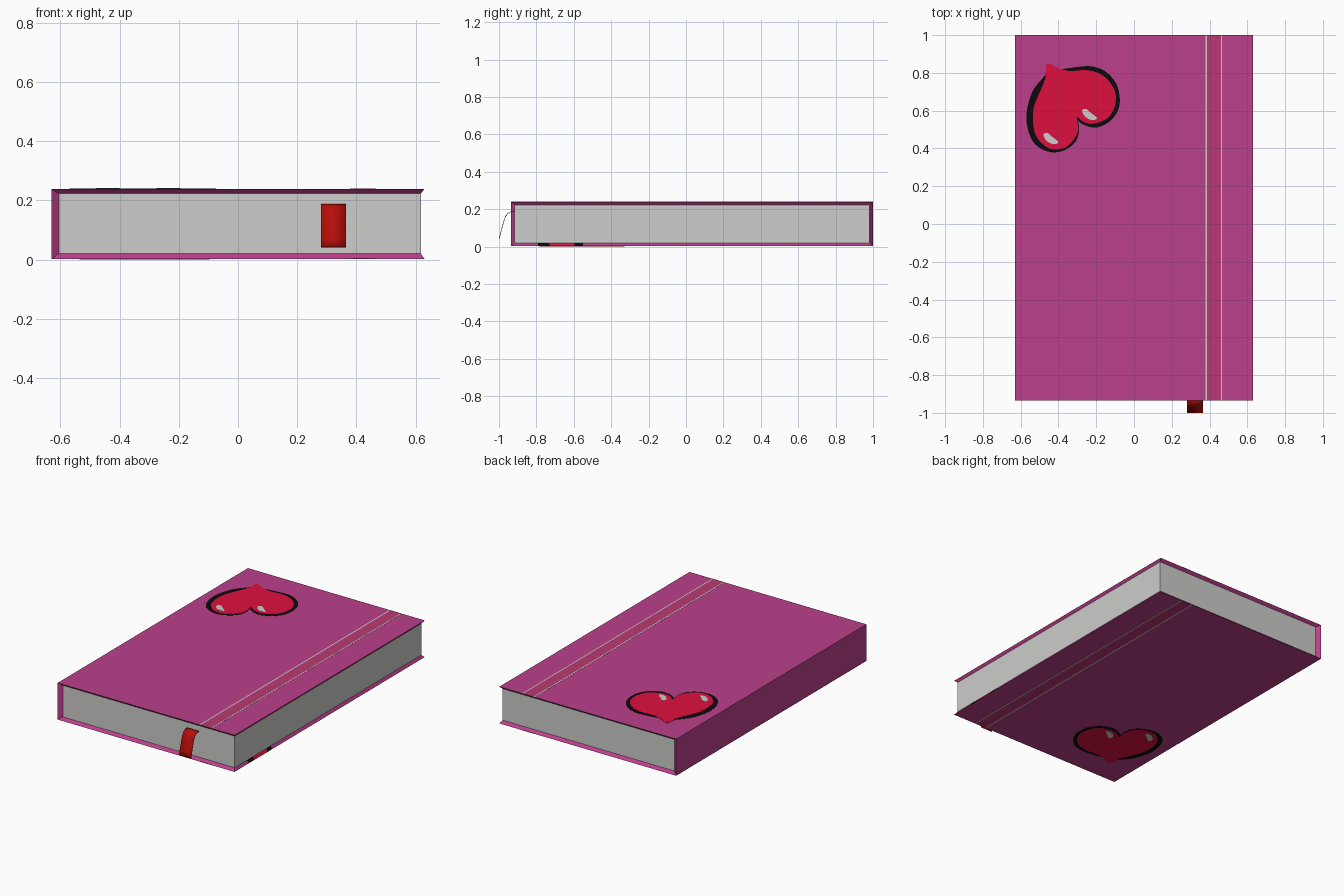
import bpy, bmesh, math
from mathutils import Vector

if "Cube" in bpy.data.objects:
    bpy.data.objects.remove(bpy.data.objects["Cube"])

def srgb(r, g, b):
    f = lambda c: c / 12.92 if c <= 0.04045 else ((c + 0.055) / 1.055) ** 2.4
    return (f(r / 255), f(g / 255), f(b / 255), 1)

def material(name, *rgb):
    m = bpy.data.materials.new(name)
    m.diffuse_color = srgb(*rgb)
    m.use_nodes = True
    m.node_tree.nodes["Principled BSDF"].inputs["Base Color"].default_value = m.diffuse_color
    return m

PURPLE = material("purple", 187, 64, 139)
PAPER = material("paper_grey", 205, 205, 203)
RED = material("heart_red", 222, 16, 62)
BLACK = material("black", 12, 10, 12)
BAND = material("band_pink", 187, 57, 114)
RIBBON = material("ribbon_red", 182, 14, 11)

def finish(name, bm, *mats):
    bmesh.ops.recalc_face_normals(bm, faces=bm.faces)
    me = bpy.data.meshes.new(name)
    bm.to_mesh(me)
    bm.free()
    for m in mats:
        me.materials.append(m)
    ob = bpy.data.objects.new(name, me)
    bpy.context.collection.objects.link(ob)
    return ob

# Outer book box and inner page box, as (min, max) per axis
OUT = ((-0.63, 0.63), (-0.935, 1.0), (0.003, 0.239))
PAGE = ((-0.605, 0.618), (-0.917, 0.982), (0.02, 0.223))
RING = ((0, 0), (1, 0), (1, 1), (0, 1))

def corners(box, axis, end):
    """Corner points of one side of a box, in ring order."""
    pts = []
    for a, b in RING:
        idx = [a, b]
        idx.insert(axis, end)
        pts.append(tuple(idx))
    return pts

def at(box, idx):
    return tuple(box[i][idx[i]] for i in range(3))

# Cover: two boards and a spine, with slanted rims towards the pages
bm = bmesh.new()
vert = {(b, i): bm.verts.new(at((OUT, PAGE)[b], i))
        for b in (0, 1)
        for i in [(x, y, z) for x in (0, 1) for y in (0, 1) for z in (0, 1)]}
for axis, end in ((0, 0), (2, 0), (2, 1)):
    ring = corners(OUT, axis, end)
    for b in (0, 1):
        bm.faces.new([vert[b, i] for i in ring])
    for oa, oe in ((1, 0), (1, 1), (0, 1)):
        edge = [i for i in ring if i[oa] == oe]
        if oa != axis:
            bm.faces.new([vert[0, edge[0]], vert[0, edge[1]],
                          vert[1, edge[1]], vert[1, edge[0]]])
# The heart print wraps onto the lower fore-edge rim
rim = next(f for f in bm.faces if f.calc_center_median().x > 0.6
           and f.calc_center_median().z < 0.1)
parts = [rim]
for y in (-0.79, -0.73, -0.595, -0.55):
    geom = parts + list({e for f in parts for e in f.edges})
    bmesh.ops.bisect_plane(bm, geom=geom, plane_co=(0, y, 0), plane_no=(0, 1, 0))
    parts = [f for f in bm.faces if f.calc_center_median().x > 0.6
             and f.calc_center_median().z < 0.1]
for f in parts:
    y = f.calc_center_median().y
    if -0.79 < y < -0.55:
        f.material_index = 2 if -0.73 < y < -0.595 else 1
finish("cover", bm, PURPLE, BLACK, RED)

# Page block
bm = bmesh.new()
bmesh.ops.create_cube(bm, size=1)
for v in bm.verts:
    v.co = at(PAGE, [int(c > 0) for c in v.co])
finish("pages", bm, PAPER)

# Printed details: thin plates on the front board, repeated on the back board
def plate(name, pts, height, mat):
    for side in ("top", "bottom"):
        bm = bmesh.new()
        face = bm.faces.new([bm.verts.new((x, y, OUT[2][1] - 0.001)) for x, y in pts])
        new = bmesh.ops.extrude_face_region(bm, geom=[face])["geom"]
        for v in new:
            if isinstance(v, bmesh.types.BMVert):
                v.co.z += 0.001 + height
        if side == "bottom":
            for v in bm.verts:
                v.co.y = sum(OUT[1]) - v.co.y
                v.co.z = sum(OUT[2]) - v.co.z
        finish(name + "_" + side, bm, mat)

def smooth(pts, n=4):
    """Closed Catmull-Rom curve through the points."""
    p = [Vector(q) for q in pts]
    out = []
    for i in range(len(p)):
        a, b, c, d = (p[(i + k - 1) % len(p)] for k in range(4))
        for s in range(n):
            t = s / n
            out.append(0.5 * (2 * b + (c - a) * t + (2 * a - 5 * b + 4 * c - d) * t * t
                              + (3 * b - a - 3 * c + d) * t ** 3))
    return out

def stripe(name, x0, x1, height, mat):
    y0, y1 = OUT[1]
    plate(name, [(x0, y0), (x1, y0), (x1, y1), (x0, y1)], height, mat)

# Elastic band with pale borders
stripe("band", 0.387, 0.46, 0.0008, BAND)
stripe("band_line_inner", 0.379, 0.387, 0.0008, PAPER)
stripe("band_line_outer", 0.46, 0.467, 0.0008, PAPER)

# Heart: black outline, red fill, two highlights
outline = [(-.455, .84), (-.40, .82), (-.31, .83), (-.23, .835), (-.155, .81), (-.095, .745),
           (-.075, .66), (-.09, .59), (-.14, .535), (-.21, .51), (-.285, .535), (-.30, .56),
           (-.29, .50), (-.31, .435), (-.37, .39), (-.44, .38), (-.51, .41), (-.55, .465),
           (-.57, .555), (-.56, .635), (-.53, .715), (-.47, .79)]
fill = [(-.46, .848), (-.40, .825), (-.34, .81), (-.26, .815), (-.19, .80), (-.14, .765),
        (-.10, .70), (-.10, .63), (-.13, .57), (-.18, .54), (-.235, .53), (-.275, .545),
        (-.302, .565), (-.295, .50), (-.32, .445), (-.365, .405), (-.43, .395), (-.48, .42),
        (-.52, .47), (-.535, .545), (-.53, .62), (-.50, .695), (-.47, .77)]
shine = [(-.275, .60), (-.255, .61), (-.23, .59), (-.195, .56), (-.225, .55), (-.26, .57)]
plate("heart_outline", smooth(outline), 0.001, BLACK)
plate("heart_fill", smooth(fill), 0.002, RED)
plate("heart_shine_right", smooth(shine), 0.003, PAPER)
plate("heart_shine_left", smooth([(x - 0.205, y - 0.127) for x, y in shine]), 0.003, PAPER)

# Ribbon bookmark drooping out of the front of the pages
path = [(-0.91, .187), (-0.935, .186), (-0.952, .178), (-0.964, .162),
        (-0.974, .135), (-0.984, .10), (-0.992, .07), (-0.998, .042)]
bm = bmesh.new()
rows = [[bm.verts.new((x, y, z)) for x in (0.28, 0.365)] for y, z in path]
for a, b in zip(rows, rows[1:]):
    bm.faces.new((a[0], b[0], b[1], a[1]))
ribbon = finish("ribbon_bookmark", bm, RIBBON)
for p in ribbon.data.polygons:
    p.use_smooth = True
mod = ribbon.modifiers.new("thickness", "SOLIDIFY")
mod.thickness = 0.003
mod.offset = 0
